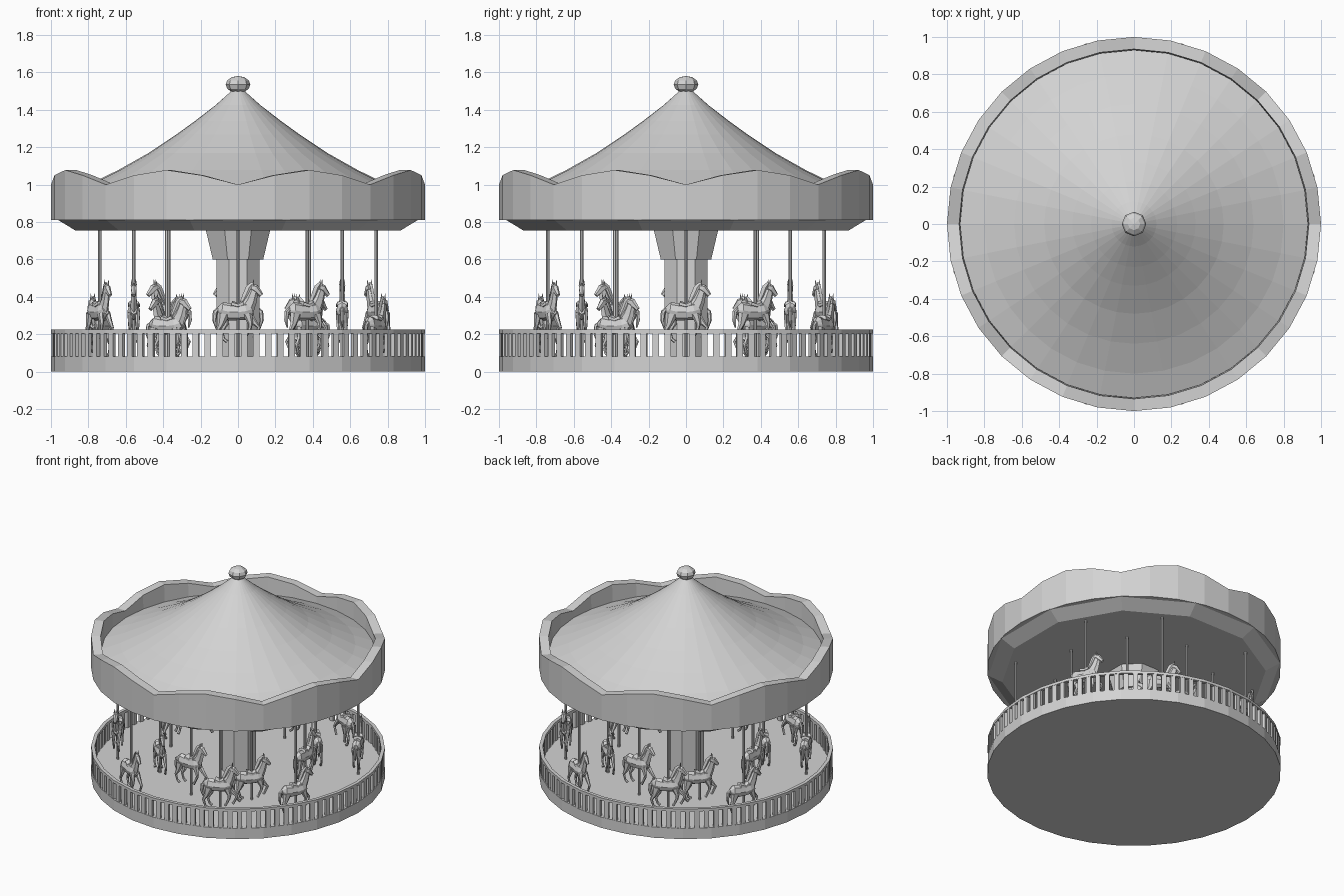
import bpy, bmesh, math
from mathutils import Vector, Matrix

if "Cube" in bpy.data.objects:
    bpy.data.objects.remove(bpy.data.objects["Cube"])

grey = bpy.data.materials.new("light grey")
grey.diffuse_color = (0.65, 0.65, 0.65, 1)
grey.use_nodes = True
grey.node_tree.nodes["Principled BSDF"].inputs["Base Color"].default_value = grey.diffuse_color


def add(name, bm):
    bmesh.ops.recalc_face_normals(bm, faces=bm.faces[:])
    me = bpy.data.meshes.new(name)
    bm.to_mesh(me)
    bm.free()
    me.materials.append(grey)
    ob = bpy.data.objects.new(name, me)
    bpy.context.collection.objects.link(ob)
    return ob


def skin(bm, rings, closed=False):
    """Join rings of verts with quads, then cap the ends or close the loop."""
    n = len(rings[0])
    pairs = list(zip(rings, rings[1:]))
    if closed:
        pairs.append((rings[-1], rings[0]))
    for a, b in pairs:
        for i in range(n):
            j = (i + 1) % n
            bm.faces.new((a[i], a[j], b[j], b[i]))
    if not closed:
        bm.faces.new(rings[0])
        bm.faces.new(rings[-1])


def lathe(name, profile, sides, turn=0.0, closed=False):
    """Revolve (radius, height) points; a height may be a function of the side index."""
    bm = bmesh.new()
    rings = []
    for r, z in profile:
        ring = []
        for i in range(sides):
            a = math.radians(turn) + math.tau * i / sides
            h = z(i) if callable(z) else z
            ring.append(bm.verts.new((r * math.cos(a), r * math.sin(a), h)))
        rings.append(ring)
    skin(bm, rings, closed)
    return add(name, bm)


def limb(bm, stations, y=0.0, sides=6):
    """Loft ellipses along a path in the xz plane; station = x, z, half width, half depth."""
    rings = []
    for i, (x, z, w, d) in enumerate(stations):
        p, q = stations[max(i - 1, 0)], stations[min(i + 1, len(stations) - 1)]
        t = Vector((q[0] - p[0], 0, q[1] - p[1])).normalized()
        side = Vector((-t.z, 0, t.x))
        rings.append([bm.verts.new(Vector((x, y, z)) + side * d * math.cos(a)
                                   + Vector((0, w * math.sin(a), 0)))
                      for a in (math.tau * k / sides for k in range(sides))])
    skin(bm, rings)


# Round deck
lathe("deck", [(1.0, 0.0), (1.0, 0.08)], 32)

# Fence around the deck
lathe("fence_rail", [(0.975, 0.205), (1.0, 0.205), (1.0, 0.225), (0.975, 0.225)], 32, closed=True)
bm = bmesh.new()
BARS = 96
for k in range(BARS):
    step = math.tau / 32
    a = math.tau * (k + 0.5) / BARS
    off = (a % step) - step / 2
    r = math.cos(step / 2) / math.cos(off) - 0.012   # follow the flat sides
    m = (Matrix.Rotation(a, 4, 'Z') @ Matrix.Translation((r, 0, 0.143))
         @ Matrix.Rotation(-off, 4, 'Z') @ Matrix.Diagonal((0.02, 0.033, 0.13, 1)))
    bmesh.ops.create_cube(bm, size=1, matrix=m)
add("fence_bars", bm)

# Central column with flared head
lathe("column", [(0.125, 0.08), (0.125, 0.6)], 8, 22.5)
lathe("column_head", [(0.146, 0.6), (0.187, 0.76)], 8, 22.5)

# Canopy: scalloped band, ceiling, tent roof and finial
WAVE = (1.0, 1.05, 1.078, 1.05)
top = lambda i: WAVE[i % 4]
lathe("canopy_band", [(1.0, 0.81), (1.0, top), (0.935, top), (0.93, 0.92)], 32)
lathe("ceiling", [(0.998, 0.812), (0.9, 0.755)], 12, 15)
lathe("roof", [(0.93, 0.95), (0.8, 1.0), (0.64, 1.078), (0.48, 1.168), (0.33, 1.268),
               (0.23, 1.34), (0.12, 1.425), (0.03, 1.505)], 32)
bm = bmesh.new()
bmesh.ops.create_uvsphere(bm, u_segments=8, v_segments=6, radius=1,
                          matrix=Matrix.Translation((0, 0, 1.535))
                          @ Matrix.Diagonal((0.066, 0.066, 0.046, 1)))
add("finial", bm)

# Carousel horse, facing +x, body centre at the origin
bm = bmesh.new()
limb(bm, [(-0.108, 0.008, 0.014, 0.02), (-0.085, 0.008, 0.032, 0.044), (-0.045, 0.0, 0.034, 0.046),
          (0.0, -0.002, 0.034, 0.043), (0.045, 0.004, 0.034, 0.047), (0.075, 0.015, 0.018, 0.03)],
     sides=8)                                                                     # body
limb(bm, [(0.045, 0.015, 0.024, 0.042), (0.068, 0.06, 0.018, 0.033),
          (0.083, 0.105, 0.015, 0.025), (0.09, 0.135, 0.012, 0.016)])             # neck
limb(bm, [(0.072, 0.132, 0.014, 0.018), (0.092, 0.125, 0.018, 0.023),
          (0.112, 0.103, 0.013, 0.016), (0.126, 0.088, 0.01, 0.012)])             # head
limb(bm, [(0.02, 0.045, 0.006, 0.012), (0.043, 0.09, 0.007, 0.018),
          (0.06, 0.13, 0.007, 0.018), (0.08, 0.155, 0.005, 0.008)], sides=4)      # mane
limb(bm, [(-0.1, 0.022, 0.007, 0.008), (-0.122, 0.0, 0.011, 0.013),
          (-0.126, -0.045, 0.01, 0.012), (-0.118, -0.085, 0.003, 0.004)])         # tail
limb(bm, [(-0.035, 0.044, 0.032, 0.016), (0.0, 0.034, 0.037, 0.014),
          (0.03, 0.046, 0.03, 0.016)])                                            # saddle
for s in (1, -1):
    limb(bm, [(0.08, 0.14, 0.006, 0.007), (0.084, 0.172, 0.001, 0.001)], s * 0.011, 4)   # ear
    k = 0.012 * s
    limb(bm, [(-0.078, -0.01, 0.016, 0.034), (-0.08 + k, -0.065, 0.012, 0.018),
              (-0.1 + k, -0.105, 0.008, 0.01), (-0.088 + k, -0.145, 0.007, 0.008),
              (-0.07 + k, -0.16, 0.009, 0.01)], s * 0.02)                                # back leg
    limb(bm, [(0.05, -0.01, 0.015, 0.026), (0.078 + k, -0.06, 0.011, 0.014),
              (0.088 + 2 * k, -0.085, 0.008, 0.01), (0.07 + 2 * k, -0.125, 0.007, 0.008),
              (0.06 + 2 * k, -0.14, 0.008, 0.01)], s * 0.02)                             # front leg
horse = add("horse", bm)
pole = lathe("pole", [(0.009, 0.08), (0.009, 0.757)], 8)

# Place horses and poles: quarter turns of two outer and two inner spots
spots = [(0.37, -0.74, 0.32), (0.74, -0.37, 0.245), (0.0, -0.557, 0.32), (0.38, -0.38, 0.245)]
first = True
for q in range(4):
    for x, y, z in spots:
        p = Matrix.Rotation(q * math.pi / 2, 3, 'Z') @ Vector((x, y, 0))
        if first:
            h, r = horse, pole
            first = False
        else:
            h, r = horse.copy(), pole.copy()
            bpy.context.collection.objects.link(h)
            bpy.context.collection.objects.link(r)
        h.location = (p.x, p.y, z)
        h.rotation_euler = (0, 0, math.atan2(p.y, p.x) + math.pi / 2)
        r.location = (p.x, p.y, 0)
